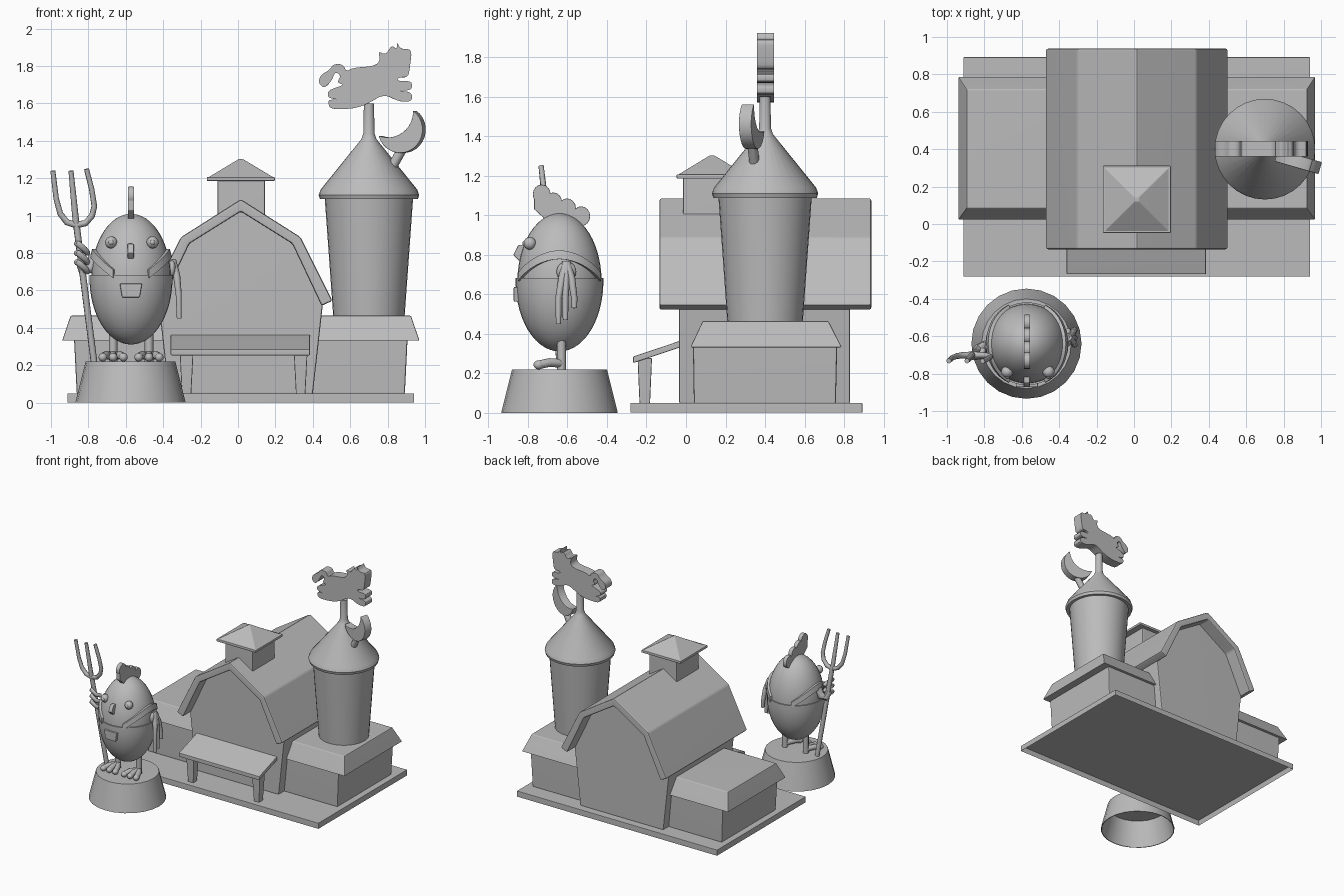
import bpy, bmesh, math
from math import sin, cos, pi, radians
from mathutils import Vector

cube = bpy.data.objects.get("Cube")
if cube:
    bpy.data.objects.remove(cube)

grey = bpy.data.materials.new("plain grey")
grey.use_nodes = True
grey.diffuse_color = (0.5, 0.5, 0.5, 1)
grey.node_tree.nodes["Principled BSDF"].inputs["Base Color"].default_value = (0.5, 0.5, 0.5, 1)

MID = 0.015                          # centre line of the barn
BIRD = Vector((-0.572, -0.64, 0.665))  # centre of the egg body
WIDE, TALL = 0.213, 0.345            # radii of the egg body


def finish(name, bm, bevel=0.0, loc=(0, 0, 0), turn=0.0, angle=32):
    """Turn a bmesh into a bevelled, shaded object."""
    bmesh.ops.remove_doubles(bm, verts=bm.verts, dist=0.0001)
    bmesh.ops.recalc_face_normals(bm, faces=bm.faces)
    if bevel:
        edges = [e for e in bm.edges if e.is_manifold and e.calc_face_angle() > radians(25)]
        bmesh.ops.bevel(bm, geom=edges, offset=bevel, segments=2, profile=0.5,
                        affect='EDGES', clamp_overlap=True)
    mesh = bpy.data.meshes.new(name)
    bm.to_mesh(mesh)
    bm.free()
    obj = place(name, mesh, loc, turn, angle)
    if bevel:                        # keep the large faces flat
        obj.modifiers.new("flat faces", 'WEIGHTED_NORMAL').keep_sharp = True
    return obj


def place(name, mesh, loc=(0, 0, 0), turn=0.0, angle=32):
    mesh.materials.clear()
    mesh.materials.append(grey)
    obj = bpy.data.objects.new(name, mesh)
    bpy.context.collection.objects.link(obj)
    obj.location = loc
    obj.rotation_euler.z = turn
    bpy.ops.object.select_all(action='DESELECT')
    obj.select_set(True)
    bpy.context.view_layer.objects.active = obj
    bpy.ops.object.shade_smooth_by_angle(angle=radians(angle))
    return obj


def prism(name, outline, y0, y1, bevel=0.01, **kw):
    """Extrude an x-z outline along y."""
    bm = bmesh.new()
    face = bm.faces.new([bm.verts.new((x, y0, z)) for x, z in outline])
    new = bmesh.ops.extrude_face_region(bm, geom=[face])["geom"]
    bmesh.ops.translate(bm, vec=(0, y1 - y0, 0),
                        verts=[v for v in new if isinstance(v, bmesh.types.BMVert)])
    return finish(name, bm, bevel, **kw)


def rounded(points, cut=0.22):
    """Cut every corner of a closed outline."""
    result = []
    for a, b in zip(points, points[1:] + points[:1]):
        a, b = Vector(a), Vector(b)
        result += [a.lerp(b, cut), b.lerp(a, cut)]
    return result


def block(name, low, high, z0, z1, bevel=0.01, hollow=False):
    """Box between a lower and an upper rectangle (x0, x1, y0, y1)."""
    bm = bmesh.new()
    for (x0, x1, y0, y1), z in ((low, z0), (high, z1)):
        for x, y in ((x0, y0), (x1, y0), (x1, y1), (x0, y1)):
            bm.verts.new((x, y, z))
    bmesh.ops.convex_hull(bm, input=bm.verts)
    bmesh.ops.dissolve_limit(bm, angle_limit=0.01, verts=bm.verts, edges=bm.edges)
    if hollow:                       # hollow out the underside, leaving a thin rim
        under = min(bm.faces, key=lambda f: f.calc_center_median().z)
        bmesh.ops.inset_region(bm, faces=[under], thickness=0.012)
        bmesh.ops.translate(bm, vec=(0, 0, z1 - z0 - 0.006), verts=under.verts)
    return finish(name, bm, bevel)


def lathe(name, profile, loc, steps=32, bevel=0.0, angle=32):
    bm = bmesh.new()
    verts = [bm.verts.new((r, 0, z)) for r, z in profile]
    edges = [bm.edges.new(pair) for pair in zip(verts, verts[1:])]
    bmesh.ops.spin(bm, geom=verts + edges, cent=(0, 0, 0), axis=(0, 0, 1),
                   angle=2 * pi, steps=steps)
    return finish(name, bm, bevel, loc, angle=angle)


def ball(name, loc, radii):
    bm = bmesh.new()
    bmesh.ops.create_uvsphere(bm, u_segments=20, v_segments=12, radius=1)
    bmesh.ops.scale(bm, vec=radii, verts=bm.verts)
    return finish(name, bm, loc=loc, angle=60)


def tube(name, points, radius, taper=1.0):
    """Round bar through points, narrowing towards the end."""
    curve = bpy.data.curves.new(name, 'CURVE')
    curve.dimensions = '3D'
    curve.bevel_depth = radius
    curve.bevel_resolution = 2
    curve.use_fill_caps = True
    line = curve.splines.new('POLY')
    line.points.add(len(points) - 1)
    for i, (point, co) in enumerate(zip(line.points, points)):
        point.co = (*co, 1)
        point.radius = 1 + (taper - 1) * i / (len(points) - 1)
    helper = bpy.data.objects.new(name, curve)
    mesh = bpy.data.meshes.new_from_object(helper)
    bpy.data.objects.remove(helper)
    return place(name, mesh, angle=50)


def mirrored(half):
    """Mirror a right-hand outline that ends on the centre line."""
    return [(MID + x, z) for x, z in half] + [(MID - x, z) for x, z in half[-2::-1]]


# Ground slab
slab = (-0.912, 0.942, -0.282, 0.892)
block("base_plate", slab, slab, 0, 0.05, 0.004, hollow=True)

# Barn with a gambrel roof
prism("barn_walls", mirrored([(0.385, 0.046), (0.44, 0.54), (0.295, 0.86), (0, 1.04)]), -0.035, 0.83)
outer = mirrored([(0.49, 0.545), (0.32, 0.885), (0, 1.088)])
inner = mirrored([(0.432, 0.518), (0.275, 0.85), (0, 1.022)])
prism("barn_roof", outer + inner[::-1], -0.135, 0.938, 0.012)

# Roof turret
body = (-0.11, 0.145, -0.015, 0.28)
block("turret_walls", body, body, 0.9, 1.2)
eave = (-0.167, 0.197, -0.048, 0.312)
block("turret_eave", eave, eave, 1.185, 1.207, 0.006)
block("turret_roof", eave, (0.003, 0.027, 0.12, 0.144), 1.2, 1.302, 0.004)

# Side sheds with hipped roofs
for side, label in ((1, "left"), (-1, "right")):
    def rect(out, y0, y1):
        a, b = sorted((MID + side * 0.3, MID + side * out))
        return a, b, y0, y1
    block(label + "_shed_walls", rect(0.877, 0.04, 0.758), rect(0.892, 0.035, 0.765), 0.046, 0.35)
    block(label + "_shed_roof", rect(0.955, 0.022, 0.788), rect(0.91, 0.085, 0.72), 0.332, 0.465, 0.006)

# Sloping bench in front of the barn
prism("bench_top", [(-0.268, 0.252), (-0.02, 0.335), (-0.02, 0.368), (-0.268, 0.285)],
      -0.385, 0.36, 0.005, turn=pi / 2)
for x, label in ((-0.275, "right"), (0.335, "left")):
    block(label + "_bench_leg", (x - 0.025, x + 0.025, -0.235, -0.182),
          (x - 0.037, x + 0.037, -0.245, -0.172), 0.046, 0.278, 0.006)

# Silo with its conical cap and pole
lathe("silo", [(0, 0.45), (0.19, 0.45), (0.236, 1.09), (0.262, 1.088), (0.269, 1.11),
               (0.258, 1.14), (0.04, 1.41), (0.03, 1.44), (0.027, 1.6), (0, 1.6)], (0.7, 0.4, 0))

# Running animal on the pole, cut from a thick plate
animal = [(0, 14), (1, 18), (6, 21), (8, 24), (13, 24), (15, 20), (18, 22), (30, 23), (33, 26),
          (32, 31), (36, 29), (39, 34), (42, 32), (42, 36), (44, 32), (50, 32), (49, 23),
          (48, 17), (43, 17), (42, 15), (50, 15), (50, 10), (42, 10), (50, 9), (50, 4), (43, 4),
          (35, 8), (25, 2), (17, 0), (6, 0), (5, 5), (11, 5), (5, 6), (5, 10), (14, 13),
          (10, 14), (12, 18), (9, 20), (7, 15), (3, 11)]
plate = [(0.43 + x / 100, 1.57 + z / 100) for x, z in animal]
prism("weathervane", rounded(rounded(plate)), 0.36, 0.445, 0.004)

# Crescent on a stalk
tilt = radians(125)
moon = []
for i in range(19):                  # outer edge
    a = tilt + radians(70) + radians(220) * i / 18
    moon.append((0.125 * cos(a), 0.125 * sin(a)))
for i in range(1, 12):               # inner edge
    a = tilt + pi + radians(57) * (1 - i / 6)
    moon.append((0.12 * cos(tilt) + 0.14 * cos(a), 0.12 * sin(tilt) + 0.14 * sin(a)))
prism("crescent", moon, -0.033, 0.033, 0.004, loc=(0.876, 0.333, 1.46), turn=radians(-16))
tube("crescent_stalk", [(0.81, 0.345, 1.24), (0.835, 0.345, 1.28), (0.88, 0.335, 1.36)], 0.026)

# Hollow pedestal
lathe("pedestal", [(0, 0.22), (0.24, 0.22), (0.295, 0), (0.288, 0), (0.235, 0.213), (0, 0.213)],
      (-0.575, -0.64, 0), steps=24, bevel=0.002)


def egg(count, start, end, grow=0.0):
    angles = [radians(start + (end - start) * i / count) for i in range(count + 1)]
    return [(max(0, (WIDE + grow) * cos(a)), (TALL + grow) * sin(a)) for a in angles]


# Bird: egg body and lower garment
lathe("bird_body", egg(24, -90, 90), BIRD, angle=60)
lathe("trousers", egg(14, -90, 3, 0.009) + egg(1, 3, 2, -0.01)[:1], BIRD)

# Shoulder straps hugging the body
for side, label in ((1, "left"), (-1, "right")):
    bm = bmesh.new()
    rows = []
    for i in range(17):
        t = i / 16
        a = radians(25 + 130 * t)
        row = []
        for rise, grow in ((-0.022, 0), (-0.022, 0.018), (0.022, 0.018), (0.022, 0)):
            z = 0.025 + 0.11 * sin(pi * t) + rise
            r = WIDE * math.sqrt(1 - (z / TALL) ** 2) + grow
            row.append(bm.verts.new((side * r * sin(a), -r * cos(a), z)))
        rows.append(row)
    for lo, hi in zip(rows, rows[1:]):
        for k in range(4):
            bm.faces.new((lo[k], lo[k - 1], hi[k - 1], hi[k]))
    bm.faces.new(rows[0])
    bm.faces.new(rows[-1])
    finish(label + "_strap", bm, loc=BIRD)

# Pocket, beak, eyes and comb
prism("pocket", [(-0.632, 0.637), (-0.513, 0.637), (-0.525, 0.563), (-0.62, 0.563)], -0.872, -0.83, 0.006)
prism("beak", [(-0.79, 0.85), (-0.848, 0.85), (-0.874, 0.8), (-0.845, 0.77), (-0.79, 0.77)],
      0.557, 0.591, 0.006, turn=pi / 2)
for x, label in ((-0.678, "right"), (-0.457, "left")):
    ball(label + "_eye", (x, -0.79, 0.857), (0.032, 0.032, 0.032))
    ball(label + "_pupil", (x, -0.816, 0.857), (0.014, 0.012, 0.014))
for y, z in ((-0.73, 1.105), (-0.672, 1.065), (-0.602, 1.035), (-0.53, 0.995)):
    ring = [(0.045 * cos(k * pi / 8), 0.05 * sin(k * pi / 8)) for k in range(16)]
    prism("comb_lobe", ring, -0.017, 0.017, 0.004, loc=(BIRD.x, y, z), turn=pi / 2)
prism("comb_base", [(-0.768, 1.1), (-0.7, 1.1), (-0.52, 1), (-0.52, 0.93), (-0.68, 0.95), (-0.768, 1.03)],
      0.555, 0.589, 0.004, turn=pi / 2)

# Legs and toes
for x, label in ((-0.668, "right"), (-0.476, "left")):
    tube(label + "_leg", [(x, -0.63, 0.215), (x, -0.63, 0.38)], 0.023)
    for spread in (-0.055, 0, 0.055):
        tube(label + "_toe", [(x, -0.63, 0.25), (x + spread * 0.7, -0.69, 0.255),
                              (x + spread, -0.745, 0.243)], 0.022)
        ball(label + "_toe_tip", (x + spread, -0.745, 0.243), (0.023, 0.026, 0.023))

# Hanging left wing
ball("left_shoulder", (-0.352, -0.605, 0.715), (0.022, 0.05, 0.05))
for y, low in ((-0.645, 0.45), (-0.61, 0.47), (-0.565, 0.53)):
    tube("left_feather", [(-0.352, -0.605, 0.76), (-0.328, y * 0.6 - 0.24, 0.68),
                          (-0.317, y, 0.58), (-0.314, y, low)], 0.022, 0.6)

# Raised right wing gripping the fork
tube("right_arm", [(-0.765, -0.65, 0.78), (-0.79, -0.655, 0.72), (-0.83, -0.67, 0.71),
                   (-0.845, -0.69, 0.76)], 0.035, 0.75)
for z in (0.72, 0.77, 0.82):
    tube("right_finger", [(-0.805, -0.67, z - 0.02), (-0.82, -0.71, z), (-0.855, -0.715, z + 0.03),
                          (-0.862, -0.69, z + 0.03)], 0.016)

# Pitchfork, leaning slightly forward
tube("fork_shaft", [(-0.77, -0.635, 0.22), (-0.865, -0.7, 0.96)], 0.018)
tines = {"middle": [(-0.893, 1.24)],
         "right": [(-0.915, 0.965), (-0.95, 1.01), (-0.972, 1.09), (-0.99, 1.24)],
         "left": [(-0.815, 0.96), (-0.78, 1), (-0.768, 1.05), (-0.782, 1.14), (-0.81, 1.25)]}
for label, bend in tines.items():
    tube("fork_%s_tine" % label,
         [(x, -0.7 - 0.11 * (z - 0.95), z) for x, z in [(-0.865, 0.95)] + bend], 0.018, 0.75)
